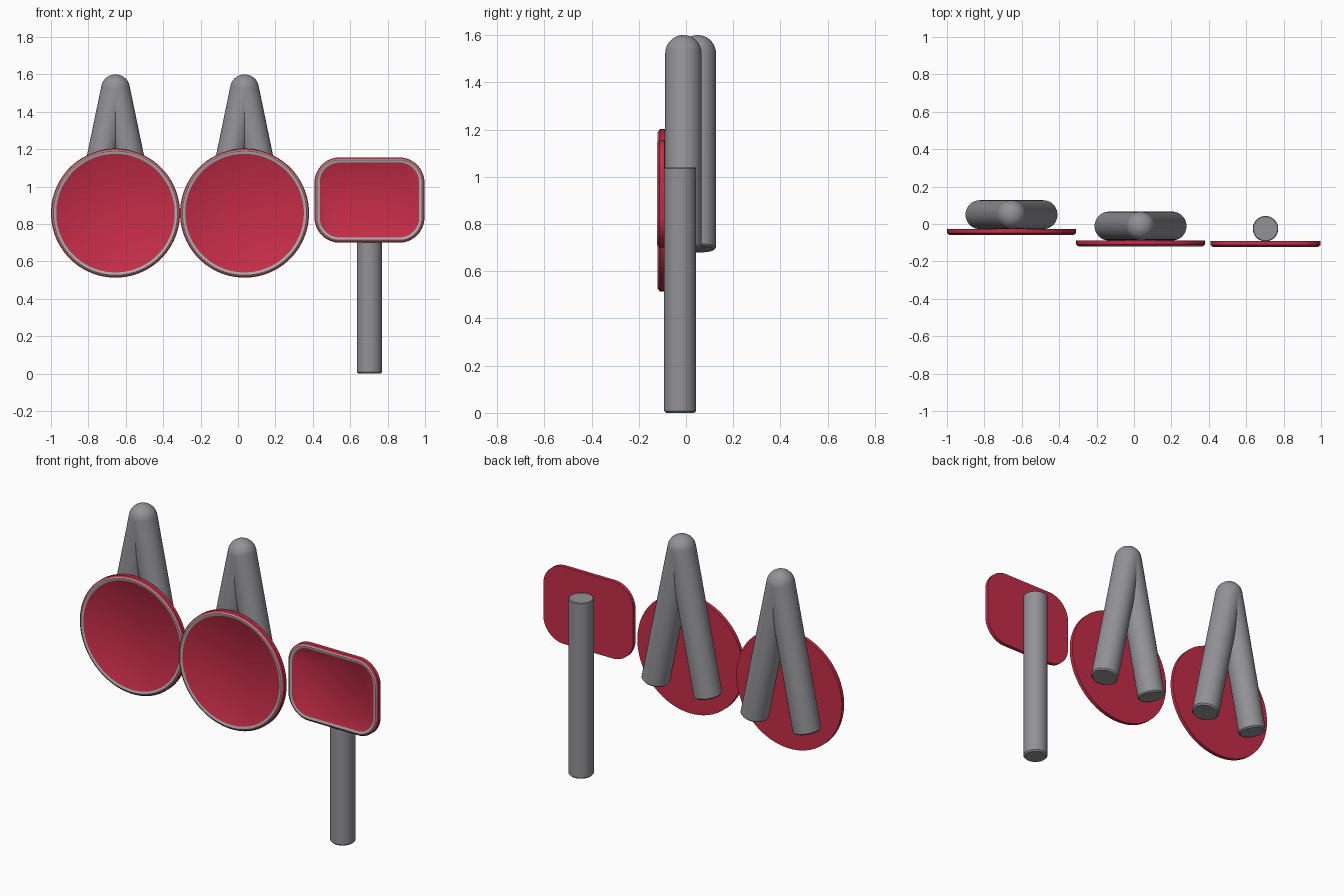
import bpy, bmesh, math
from mathutils import Vector

cube = bpy.data.objects.get("Cube")
if cube:
    bpy.data.objects.remove(cube)


def material(name, rgb):
    m = bpy.data.materials.new(name)
    m.use_nodes = True
    m.diffuse_color = (*rgb, 1)
    m.node_tree.nodes["Principled BSDF"].inputs["Base Color"].default_value = (*rgb, 1)
    return m


RED = material("sign_red", (0.56, 0.026, 0.065))
GREY = material("post_grey", (0.29, 0.29, 0.31))
TRIM = material("trim_light_grey", (0.43, 0.42, 0.40))


def finish(name, bm, mats, angle=35):
    bmesh.ops.recalc_face_normals(bm, faces=bm.faces)
    mesh = bpy.data.meshes.new(name)
    bm.to_mesh(mesh)
    bm.free()
    for m in mats:
        mesh.materials.append(m)
    obj = bpy.data.objects.new(name, mesh)
    bpy.context.collection.objects.link(obj)
    bpy.ops.object.select_all(action="DESELECT")
    obj.select_set(True)
    bpy.context.view_layer.objects.active = obj
    bpy.ops.object.shade_smooth_by_angle(angle=math.radians(angle))
    return obj


def outline(hx, hz, r, steps=16):
    """Rounded rectangle; a circle when r equals both half sizes."""
    pts = []
    for quarter, (sx, sz) in enumerate([(1, 1), (-1, 1), (-1, -1), (1, -1)]):
        for i in range(steps):
            a = (quarter + (i + 0.5) / steps) * math.pi / 2
            pts.append((sx * (hx - r) + r * math.cos(a),
                        sz * (hz - r) + r * math.sin(a)))
    return pts


def plate(name, centre, hx, hz, r):
    """Thin sign face with a chamfered rim and a raised trim line."""
    # (inset from the rim, distance forward, material of the band after it)
    rings = [(0, 0, 0), (0, 0.022, 0), (0.008, 0.028, 1), (0.013, 0.032, 1),
             (0.022, 0.032, 1), (0.028, 0.028, 0)]
    bm = bmesh.new()
    loops = []
    for inset, depth, _ in rings:
        loops.append([bm.verts.new(Vector((x, -depth, z)) + Vector(centre))
                      for x, z in outline(hx - inset, hz - inset, r - inset)])
    n = len(loops[0])
    for k in range(len(rings) - 1):
        for i in range(n):
            j = (i + 1) % n
            f = bm.faces.new((loops[k][i], loops[k][j],
                              loops[k + 1][j], loops[k + 1][i]))
            f.material_index = rings[k][2]
    bm.faces.new(loops[0])
    bm.faces.new(loops[-1])
    return finish(name, bm, [RED, TRIM])


def rod(name, top, bottom, radius, domed=False, segs=48):
    """Round bar between two points, with a bevelled foot and flat or domed top."""
    top, bottom = Vector(top), Vector(bottom)
    axis = top - bottom
    length, b = axis.length, 0.008
    profile = [(radius - b, 0), (radius, b)]
    if domed:
        profile += [(radius * math.cos(a), length + radius * math.sin(a))
                    for a in (i * math.pi / 2 / 13 for i in range(13))]
    else:
        profile += [(radius, length - b / 2), (radius - b / 2, length)]
    turn = axis.to_track_quat("Z", "Y")
    bm = bmesh.new()
    loops = []
    for r, h in profile:
        loops.append([bm.verts.new(bottom + turn @ Vector((
            r * math.cos(math.tau * i / segs), r * math.sin(math.tau * i / segs), h)))
            for i in range(segs)])
    for low, high in zip(loops, loops[1:]):
        for i in range(segs):
            j = (i + 1) % segs
            bm.faces.new((low[i], low[j], high[j], high[i]))
    bm.faces.new(loops[0])
    bm.faces.new(loops[-1])
    return finish(name, bm, [GREY])


# Two round signs, each carried by an inverted V of round legs
DISC = 0.345
LEG = 0.077
for label, x, y in (("right", -0.655, 0.05), ("middle", 0.035, -0.011)):
    plate(label + "_round_sign", (x, y - LEG, 0.858), DISC, DISC, DISC)
    for side, s in (("left", 1), ("right", -1)):
        rod(f"{label}_support_{side}_leg", (x, y, 1.523),
            (x + s * 0.172, y, 0.693), LEG, domed=True)

# Rounded rectangular sign on a straight post
plate("rectangular_sign", (0.703, -0.091, 0.928), 0.294, 0.228, 0.135)
rod("rectangular_sign_post", (0.703, -0.025, 1.04), (0.703, -0.025, 0), 0.068)
